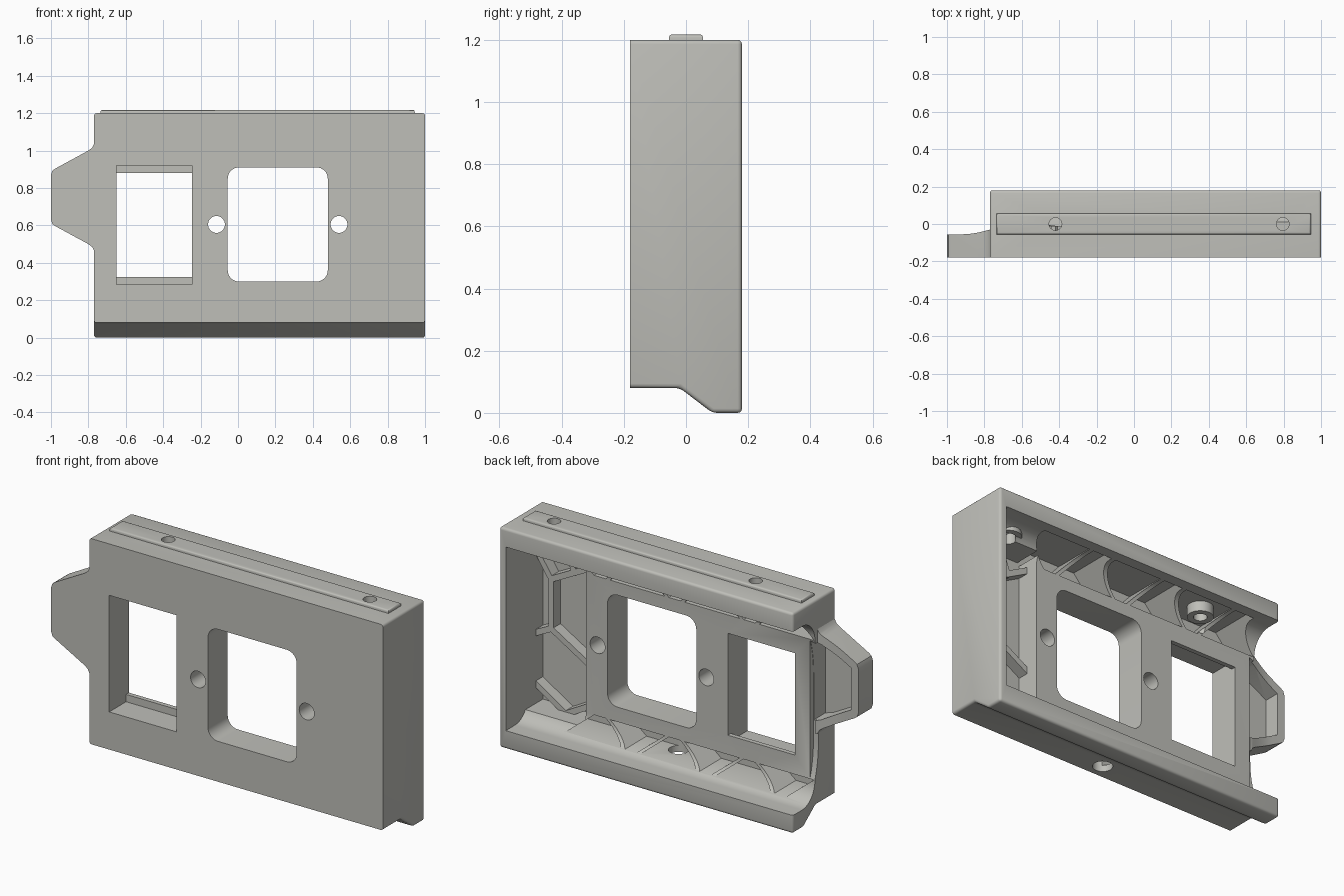
import bpy, bmesh, math
from mathutils import Vector

if "Cube" in bpy.data.objects:
    bpy.data.objects.remove(bpy.data.objects["Cube"])

grey = bpy.data.materials.new("warm_grey")
grey.diffuse_color = (0.52, 0.52, 0.485, 1)
grey.use_nodes = True
grey.node_tree.nodes["Principled BSDF"].inputs["Base Color"].default_value = grey.diffuse_color


def prism(name, pts, axis, a, b, bevel=None):
    """Extrude a 2D outline along an axis: x -> (y,z), y -> (x,z), z -> (x,y)."""
    def place(p, t):
        return {"x": (t, p[0], p[1]), "y": (p[0], t, p[1]), "z": (p[0], p[1], t)}[axis]
    bm = bmesh.new()
    lo = [bm.verts.new(place(p, a)) for p in pts]
    hi = [bm.verts.new(place(p, b)) for p in pts]
    bm.faces.new(lo)
    bm.faces.new(hi)
    for i in range(len(pts)):
        j = (i + 1) % len(pts)
        bm.faces.new((lo[i], lo[j], hi[j], hi[i]))
    bmesh.ops.recalc_face_normals(bm, faces=bm.faces[:])
    if bevel:
        width, rule = bevel
        bmesh.ops.bevel(bm, geom=[e for e in bm.edges if rule(e)], offset=width,
                        segments=3, profile=0.5, affect="EDGES")
    me = bpy.data.meshes.new(name)
    bm.to_mesh(me)
    bm.free()
    ob = bpy.data.objects.new(name, me)
    bpy.context.collection.objects.link(ob)
    me.materials.append(grey)
    return ob


def rect(x0, x1, z0, z1):
    return [(x0, z0), (x1, z0), (x1, z1), (x0, z1)]


def circle(x, y, r, n=32):
    return [(x + r * math.cos(2 * math.pi * i / n), y + r * math.sin(2 * math.pi * i / n)) for i in range(n)]


def rounded(x0, x1, z0, z1, r, n=8):
    pts = []
    for k, (cx, cz) in enumerate([(x1 - r, z1 - r), (x0 + r, z1 - r), (x0 + r, z0 + r), (x1 - r, z0 + r)]):
        for i in range(n + 1):
            a = math.pi / 2 * (k + i / n)
            pts.append((cx + r * math.cos(a), cz + r * math.sin(a)))
    return pts


def boolean(target, cutter, op="DIFFERENCE", keep=False):
    mod = target.modifiers.new("cut", "BOOLEAN")
    mod.operation, mod.solver, mod.object = op, "EXACT", cutter
    bpy.context.view_layer.objects.active = target
    bpy.ops.object.modifier_apply(modifier=mod.name)
    if not keep:
        bpy.data.objects.remove(cutter)


def cove(depth, height):
    """Open-backed channel section whose long sides sweep in concave curves."""
    low = [(0.1 - (0.1 - depth) * math.sin(t), height - (height - 0.1) * math.cos(t))
           for t in [math.pi / 2 * i / 12 for i in range(13)]]
    return [(0.3, 0.1)] + low + [(y, 1.2 - z) for y, z in reversed(low)] + [(0.3, 1.1)]


# Main housing with stepped underside and softened rear edges
section = [(-0.18, 0.08), (-0.02, 0.08), (0.085, 0), (0.18, 0), (0.18, 1.2), (-0.18, 1.2)]
housing = prism("housing", section, "x", -0.77, 1.0,
                (0.014, lambda e: max(v.co.y for v in e.verts) > -0.17))

# Hollow back, with the left end cut lower
boolean(housing, prism("cutter", cove(-0.01, 0.22), "x", -0.9, 0.96))
boolean(housing, prism("cutter", cove(-0.04, 0.42), "x", -0.9, -0.74))

# Deep bay beside the raised mounting panel
boolean(housing, prism("cutter", rect(0.61, 0.96, 0.15, 1.05), "y", -0.14, 0.09))

# Truss pockets above and below the panel
for k in range(6):
    cx = -0.6 + 0.225 * k
    outer, inner = (0.165, 0.035) if k % 2 else (0.035, 0.165)
    for wall, panel in ((0.115, 0.22), (1.125, 0.98)):
        boolean(housing, prism("cutter", [(cx - outer, wall), (cx + outer, wall),
                                          (cx + inner, panel), (cx - inner, panel)], "y", -0.14, 0.12))

# Panel openings: stepped rectangle, rounded square, two screw holes
boolean(housing, prism("cutter", rect(-0.65, -0.245, 0.325, 0.88), "y", -0.3, 0.1))
boolean(housing, prism("cutter", rect(-0.65, -0.245, 0.285, 0.92), "y", -0.3, -0.035))
boolean(housing, prism("cutter", rounded(-0.055, 0.48, 0.3, 0.91, 0.06), "y", -0.3, 0.1))
for x in (-0.115, 0.54):
    boolean(housing, prism("cutter", circle(x, 0.605, 0.045), "y", -0.3, 0.1))

# Underside screw hole
boolean(housing, prism("cutter", circle(0.115, -0.1, 0.05), "z", -0.1, 0.17))

# Side ear: curved thickness trimmed to a tapered outline
curve = [(-0.77 - 0.15 * i / 8, -0.03 - 0.025 * math.sin(math.pi / 2 * i / 8)) for i in range(9)]
ear = prism("side_ear", [(-0.76, -0.18), (-0.76, -0.03)] + curve + [(-1, -0.055), (-1, -0.18)], "z", 0.3, 1.2)
half = [(-0.7, 0.45), (-0.77, 0.465), (-0.78, 0.485), (-0.8, 0.5), (-0.975, 0.595), (-0.992, 0.607), (-1.0, 0.63)]
outline = half + [(x, 1.5 - z) for x, z in reversed(half)]
boolean(ear, prism("cutter", outline, "y", -0.4, 0.2), "INTERSECT")
pocket = prism("cutter", [(-0.742, 0.53), (-0.79, 0.545), (-0.955, 0.635),
                          (-0.955, 0.865), (-0.79, 0.955), (-0.742, 0.97)], "y", -0.14, 0.1)
boolean(housing, pocket, keep=True)
boolean(ear, pocket)

# Top rail with chamfered border
rail = prism("top_rail", rect(-0.735, 0.945, -0.055, 0.055), "z", 1.19, 1.217,
             (0.01, lambda e: min(v.co.z for v in e.verts) > 1.21))

# Bosses and screw holes through the rail
parts = [housing, ear, rail]
for x in (-0.42, 0.795):
    boss = prism("screw_boss", circle(x, 0, 0.065), "z", 1.07, 1.15)
    parts.append(boss)
    hole = prism("cutter", circle(x, 0, 0.034), "z", 0.99, 1.3)
    for ob in (housing, rail, boss):
        boolean(ob, hole, keep=True)
    bpy.data.objects.remove(hole)

# Stiffening ribs in the deep bay
links = [((0.6, 0.99), (0.87, 0.85)), ((0.97, 1.0), (0.87, 0.85)), ((0.87, 0.85), (0.87, 0.58)),
         ((0.87, 0.58), (0.97, 0.53)), ((0.87, 0.58), (0.6, 0.42)), ((0.78, 0.14), (0.6, 0.24)),
         ((0.78, 0.14), (0.97, 0.26)), ((0.78, 1.06), (0.73, 0.92))]
for p, q in links:
    p, q = Vector(p), Vector(q)
    d = (q - p).normalized() * 0.016
    n = Vector((-d.y, d.x))
    parts.append(prism("bay_rib", [p - n, q - n, q + d, q + n, p + n], "y", -0.15, -0.08))

# Crisp edges, smooth curves
bpy.ops.object.select_all(action="DESELECT")
for ob in parts:
    ob.select_set(True)
bpy.context.view_layer.objects.active = housing
bpy.ops.object.shade_smooth_by_angle(angle=math.radians(32))
